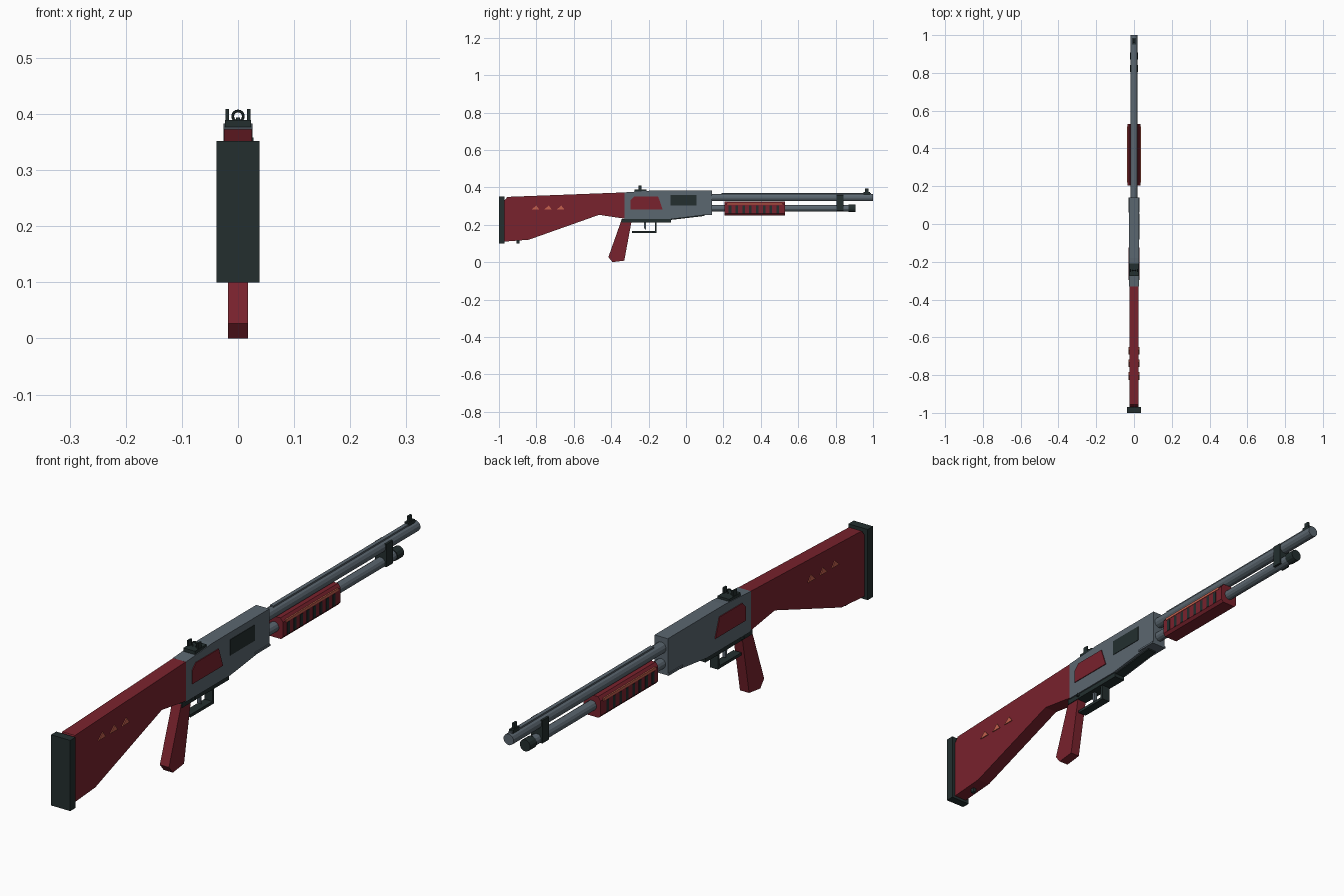
import bpy, bmesh, math
from mathutils import Vector

if "Cube" in bpy.data.objects:
    bpy.data.objects.remove(bpy.data.objects["Cube"])


def material(name, color):
    m = bpy.data.materials.new(name)
    m.diffuse_color = (*color, 1)
    m.use_nodes = True
    m.node_tree.nodes["Principled BSDF"].inputs["Base Color"].default_value = m.diffuse_color
    return m


RED = material("dark red", (0.19, 0.016, 0.026))
STEEL = material("blue steel", (0.105, 0.135, 0.162))
BLACK = material("black green", (0.017, 0.028, 0.028))
ORANGE = material("coral", (0.56, 0.12, 0.075))


def finish(name, bm, mat):
    bmesh.ops.recalc_face_normals(bm, faces=bm.faces)
    me = bpy.data.meshes.new(name)
    bm.to_mesh(me)
    bm.free()
    me.materials.append(mat)
    ob = bpy.data.objects.new(name, me)
    bpy.context.collection.objects.link(ob)
    return ob


def prism(name, pts, axis, lo, hi, mat, bevel=0.0):
    """Extrude a closed profile: axis 'x' takes (y, z), axis 'y' takes (x, z)."""
    bm = bmesh.new()
    if axis == 'x':
        vs = [bm.verts.new((lo, a, b)) for a, b in pts]
        offset = Vector((hi - lo, 0, 0))
    else:
        vs = [bm.verts.new((a, lo, b)) for a, b in pts]
        offset = Vector((0, hi - lo, 0))
    face = bm.faces.new(vs)
    ext = bmesh.ops.extrude_face_region(bm, geom=[face], use_keep_orig=True)
    bmesh.ops.translate(bm, vec=offset,
                        verts=[g for g in ext['geom'] if isinstance(g, bmesh.types.BMVert)])
    ob = finish(name, bm, mat)
    if bevel:
        mod = ob.modifiers.new("edge", 'BEVEL')
        mod.width, mod.segments = bevel, 1
    return ob


def box(name, x, y, z, mat, bevel=0.0):
    pts = [(y[0], z[0]), (y[1], z[0]), (y[1], z[1]), (y[0], z[1])]
    return prism(name, pts, 'x', x[0], x[1], mat, bevel)


def tube(name, z, r, y0, y1, mat, sides=12):
    a = [2 * math.pi * (i + 0.5) / sides for i in range(sides)]
    return prism(name, [(r * math.cos(t), z + r * math.sin(t)) for t in a], 'y', y0, y1, mat)


def both_sides(name, pts, inner, outer, mat):
    for side, s in (("right", 1), ("left", -1)):
        prism(f"{name}_{side}", pts, 'x', s * inner, s * outer, mat)


# Stock, butt pad and sling stud
prism("stock", [(-0.97, 0.11), (-0.84, 0.12), (-0.465, 0.253), (-0.325, 0.232),
                (-0.325, 0.373), (-0.955, 0.349), (-0.97, 0.33)], 'x', -0.025, 0.025, RED)
box("butt_pad", (-0.038, 0.038), (-1.0, -0.97), (0.1, 0.352), BLACK)
box("sling_stud", (-0.006, 0.006), (-0.905, -0.89), (0.101, 0.12), BLACK)

# Inlaid triangles on the stock
for i in range(3):
    y = -0.805 + 0.067 * i
    both_sides(f"stock_mark_{i + 1}", [(y - 0.02, 0.281), (y + 0.021, 0.281), (y + 0.004, 0.303)],
               0.024, 0.028, ORANGE)

# Receiver with side panels and ejection port
prism("receiver", [(-0.33, 0.23), (-0.08, 0.23), (0.14, 0.257), (0.14, 0.383),
                   (-0.18, 0.383), (-0.33, 0.373)], 'x', -0.026, 0.026, STEEL)
both_sides("receiver_panel", [(-0.297, 0.282), (-0.125, 0.282), (-0.149, 0.351),
                              (-0.277, 0.351), (-0.297, 0.331)], 0.025, 0.029, RED)
box("ejection_port", (0.025, 0.028), (-0.083, 0.056), (0.302, 0.358), BLACK)
box("receiver_lip", (-0.03, 0.03), (0.06, 0.14), (0.252, 0.259), STEEL)
prism("loading_gate", [(-0.08, 0.226), (0.1, 0.247), (0.1, 0.255), (-0.08, 0.235)],
      'x', -0.017, 0.017, BLACK)

# Grip
prism("grip", [(-0.345, 0.225), (-0.415, 0.027), (-0.393, 0.0), (-0.33, 0.008),
               (-0.29, 0.225)], 'x', -0.018, 0.018, RED)

# Trigger plate, guard and trigger
box("trigger_plate", (-0.021, 0.021), (-0.345, -0.08), (0.213, 0.232), BLACK)
tube_pin = box("cross_pin", (-0.029, 0.029), (-0.288, -0.28), (0.22, 0.229), BLACK)
prism("trigger_guard", [(-0.29, 0.157), (-0.157, 0.157), (-0.157, 0.216), (-0.167, 0.216),
                        (-0.167, 0.167), (-0.29, 0.167)], 'x', -0.016, 0.016, BLACK)
prism("trigger", [(-0.225, 0.216), (-0.223, 0.178), (-0.215, 0.174), (-0.214, 0.216)],
      'x', -0.006, 0.006, STEEL)

# Barrel, rib and magazine tube
tube("barrel", 0.345, 0.02, 0.135, 1.0, STEEL)
tube("bore", 0.345, 0.012, 0.99, 0.9999, BLACK)
box("barrel_rib", (-0.007, 0.007), (0.19, 0.99), (0.358, 0.369), STEEL)
tube("magazine_tube", 0.288, 0.018, 0.135, 0.88, STEEL)
tube("magazine_cap", 0.288, 0.021, 0.87, 0.907, BLACK)
box("barrel_bracket", (-0.022, 0.022), (0.805, 0.841), (0.276, 0.358), BLACK)

# Sliding fore-end with slots and accent strips
prism("fore_end", [(-0.026, 0.25), (0.026, 0.25), (0.034, 0.26), (0.034, 0.312),
                   (0.024, 0.325), (-0.024, 0.325), (-0.034, 0.312), (-0.034, 0.26)],
      'y', 0.205, 0.53, RED)
both_sides("fore_end_strip", [(0.22, 0.307), (0.515, 0.307), (0.515, 0.316), (0.22, 0.316)],
           0.03, 0.036, ORANGE)
for i in range(8):
    y = 0.235 + 0.0365 * i
    both_sides(f"fore_end_slot_{i + 1}", [(y - 0.007, 0.261), (y + 0.007, 0.261),
                                          (y + 0.007, 0.303), (y - 0.007, 0.303)],
               0.032, 0.0355, BLACK)

# Rear ring sight with guard ears
box("rear_sight_base", (-0.023, 0.023), (-0.275, -0.21), (0.375, 0.389), BLACK)
for side, s in (("right", 1), ("left", -1)):
    box(f"rear_sight_ear_{side}", (s * 0.016, s * 0.022), (-0.255, -0.237), (0.386, 0.409), BLACK)
bpy.ops.mesh.primitive_torus_add(major_radius=0.0095, minor_radius=0.0025, major_segments=16,
                                 minor_segments=6, location=(0, -0.246, 0.396),
                                 rotation=(math.pi / 2, 0, 0))
ring = bpy.context.object
ring.name = "rear_sight_ring"
ring.data.materials.append(BLACK)

# Front sight
box("front_sight_base", (-0.008, 0.008), (0.95, 0.985), (0.36, 0.375), BLACK)
box("front_sight_post", (-0.004, 0.004), (0.957, 0.976), (0.37, 0.394), BLACK)
